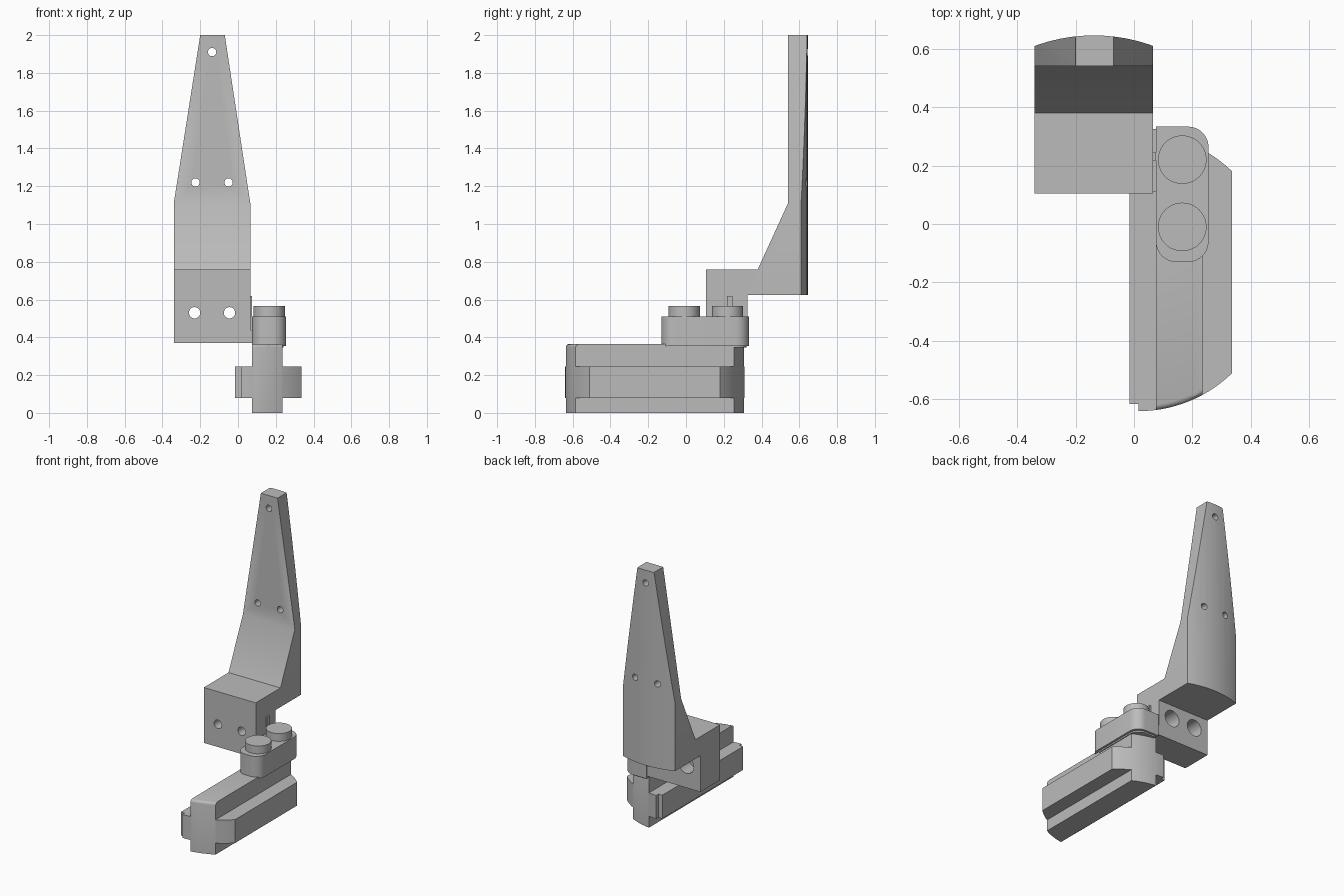
import bpy, bmesh, math

if "Cube" in bpy.data.objects:
    bpy.data.objects.remove(bpy.data.objects["Cube"])

grey = bpy.data.materials.new("plain grey")
grey.use_nodes = True
grey.diffuse_color = (0.5, 0.5, 0.5, 1)
grey.node_tree.nodes["Principled BSDF"].inputs["Base Color"].default_value = (0.5, 0.5, 0.5, 1)


def prism(name, points, axis, low, high):
    """Extrude a closed outline along one axis."""
    place = {"x": lambda u, v, t: (t, u, v),
             "y": lambda u, v, t: (u, t, v),
             "z": lambda u, v, t: (u, v, t)}[axis]
    bm = bmesh.new()
    near = [bm.verts.new(place(u, v, low)) for u, v in points]
    far = [bm.verts.new(place(u, v, high)) for u, v in points]
    bm.faces.new(near)
    bm.faces.new(far)
    n = len(points)
    for i in range(n):
        j = (i + 1) % n
        bm.faces.new((near[i], near[j], far[j], far[i]))
    bmesh.ops.recalc_face_normals(bm, faces=bm.faces)
    mesh = bpy.data.meshes.new(name)
    bm.to_mesh(mesh)
    bm.free()
    mesh.materials.append(grey)
    obj = bpy.data.objects.new(name, mesh)
    bpy.context.collection.objects.link(obj)
    return obj


def arc(cx, cy, r, start, end, steps):
    angles = [math.radians(start + (end - start) * i / steps) for i in range(steps + 1)]
    return [(cx + r * math.cos(a), cy + r * math.sin(a)) for a in angles]


def disc(cx, cy, r, sides=40):
    return arc(cx, cy, r, 0, 360, sides)[:-1]


def box(x0, x1, y0, y1):
    return [(x0, y0), (x1, y0), (x1, y1), (x0, y1)]


def activate(obj):
    bpy.ops.object.select_all(action="DESELECT")
    obj.select_set(True)
    bpy.context.view_layer.objects.active = obj


def combine(obj, tool, operation):
    """Apply a boolean and discard its helper."""
    tool.hide_render = True
    activate(obj)
    mod = obj.modifiers.new("shape", "BOOLEAN")
    mod.operation, mod.solver, mod.object = operation, "EXACT", tool
    bpy.ops.object.modifier_apply(modifier=mod.name)
    bpy.data.objects.remove(tool)


def smooth(obj):
    activate(obj)
    bpy.ops.object.shade_smooth_by_angle(angle=math.radians(30))


# Upright blade with its mounting block: side profile, tapered front, curved back
MID = -0.137
blade = prism("blade_bracket", [
    (0.105, 0.37), (0.325, 0.37), (0.325, 0.625), (0.7, 0.625), (0.7, 2),
    (0.54, 2), (0.54, 1.11), (0.38, 0.76), (0.105, 0.76)], "x", -0.5, 0.3)
taper = [(-0.34, 0.3), (0.065, 0.3), (0.065, 1.11), (-0.07, 2.05 - 0.05),
         (-0.07, 2.1), (-0.2, 2.1), (-0.2, 2), (-0.34, 1.11)]
combine(blade, prism("taper_helper", taper, "y", 0, 0.8), "INTERSECT")
combine(blade, prism("back_helper", disc(MID, 0.055, 0.59, 96), "z", 0.2, 2.2), "INTERSECT")

# Screw holes through the blade
for x, z in ((MID, 1.91), (-0.225, 1.22), (-0.05, 1.22)):
    combine(blade, prism("hole_helper", disc(x, z, 0.022, 24), "y", 0.4, 0.8), "DIFFERENCE")

# Counterbored holes through the block
for x in (-0.23, -0.045):
    combine(blade, prism("hole_helper", disc(x, 0.53, 0.03, 24), "y", 0, 0.5), "DIFFERENCE")
    combine(blade, prism("bore_helper", disc(x, 0.53, 0.058, 32), "y", 0.22, 0.5), "DIFFERENCE")
smooth(blade)

# Clamp plate with three rounded corners, and its shallow lower lip
R = 0.07


def clamp_outline(inset):
    x0, x1, y0, y1 = 0.075 + inset, 0.255 - inset, -0.13 + inset, 0.333 - inset
    return (arc(x0 + R, y0 + R, R, 180, 270, 8) + arc(x1 - R, y0 + R, R, 270, 360, 8)
            + arc(x1 - R, y1 - R, R, 0, 90, 8) + [(x0, y1)])


smooth(prism("clamp_plate", clamp_outline(0), "z", 0.355, 0.51))
smooth(prism("clamp_lip", clamp_outline(0.014), "z", 0.345, 0.36))

# Bridge and small tab joining the clamp to the block
prism("clamp_bridge", box(0.06, 0.08, 0.11, 0.325), "z", 0.37, 0.44)
prism("side_tab", box(0.06, 0.075, 0.218, 0.245), "z", 0.44, 0.62)

# Bolt heads
for label, y in (("front", -0.01), ("back", 0.22)):
    smooth(prism(label + "_bolt_head", disc(0.165, y, 0.083), "z", 0.5, 0.565))

# Foot: curved-end plan intersected with a cross-shaped section
CY, HALF, RAD = -0.165, 0.475, 0.46
sweep = math.degrees(math.asin(0.32 / RAD))
front_arc = arc(0.015, CY - HALF + RAD, RAD, -90, -90 + sweep, 14)
back_arc = [(x, 2 * CY - y) for x, y in reversed(front_arc)]
notch = [(0.015, CY + 0.45), (-0.015, CY + 0.45), (-0.015, CY - 0.45), (0.015, CY - 0.45)]
foot = prism("foot", front_arc + back_arc + notch, "z", -0.1, 0.5)
core, flange = (0.075, 0.235), (-0.05, 0.4)
section = [(core[0], 0), (core[1], 0), (core[1], 0.08), (flange[1], 0.08),
           (flange[1], 0.245), (core[1], 0.245), (core[1], 0.365), (core[0], 0.365),
           (core[0], 0.245), (flange[0], 0.245), (flange[0], 0.08), (core[0], 0.08)]
combine(foot, prism("section_helper", section, "y", -1, 1), "INTERSECT")

# Round the top edges at the foot's ends
bm = bmesh.new()
bm.from_mesh(foot.data)
ends = [e for e in bm.edges
        if all(v.co.z > 0.36 for v in e.verts)
        and abs(e.verts[0].co.y - e.verts[1].co.y) < 0.1]
bmesh.ops.bevel(bm, geom=ends, offset=0.018, segments=3, profile=0.5, affect="EDGES")
bm.to_mesh(foot.data)
bm.free()
smooth(foot)
